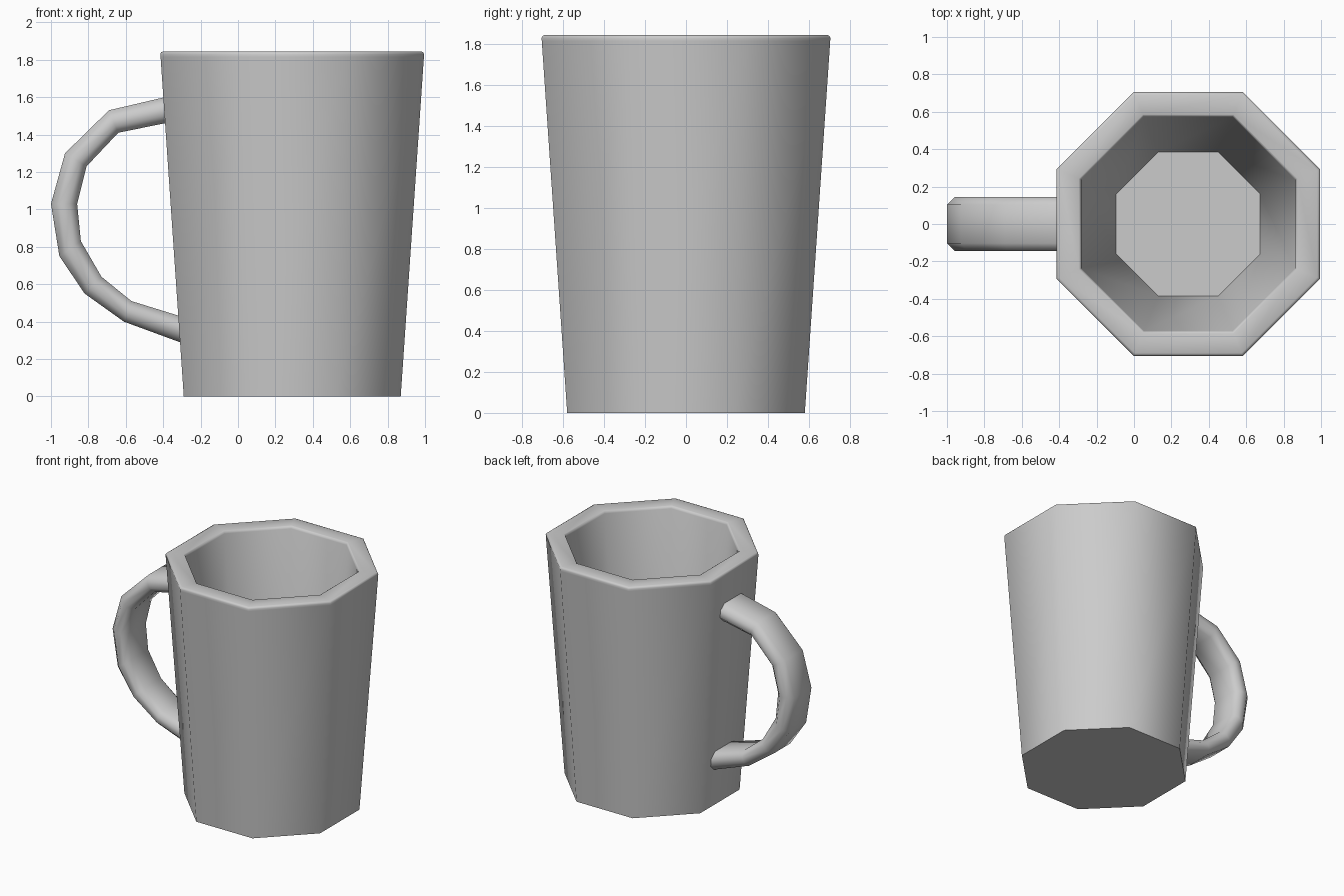
import bpy, bmesh, math
from mathutils import Vector

if "Cube" in bpy.data.objects:
    bpy.data.objects.remove(bpy.data.objects["Cube"])


def loft(name, rings):
    """Skin equal-sized rings of points and cap both ends."""
    bm = bmesh.new()
    loops = [[bm.verts.new(p) for p in ring] for ring in rings]
    for a, b in zip(loops, loops[1:]):
        n = len(a)
        for i in range(n):
            j = (i + 1) % n
            bm.faces.new((a[i], a[j], b[j], b[i]))
    bm.faces.new(loops[0])
    bm.faces.new(loops[-1])
    bmesh.ops.recalc_face_normals(bm, faces=bm.faces)
    mesh = bpy.data.meshes.new(name)
    bm.to_mesh(mesh)
    bm.free()
    obj = bpy.data.objects.new(name, mesh)
    bpy.context.collection.objects.link(obj)
    bpy.context.view_layer.objects.active = obj
    obj.select_set(True)
    bpy.ops.object.shade_smooth_by_angle(angle=math.radians(60))
    obj.select_set(False)
    return obj


def octagon(apothem, z, cx=0.29):
    r = apothem / math.cos(math.pi / 8)
    angles = [math.pi / 8 + i * math.pi / 4 for i in range(8)]
    return [(cx + r * math.cos(a), r * math.sin(a), z) for a in angles]


# Tapered octagonal cup: outer wall, softened rim, inner wall, floor
profile = [(0.58, 0), (0.704, 1.815), (0.705, 1.83), (0.701, 1.84), (0.69, 1.845),
           (0.585, 1.845), (0.577, 1.84), (0.572, 1.825), (0.385, 0.15)]
loft("cup_body", [octagon(r, z) for r, z in profile])

# Handle: chamfered flat section swept along outer and inner outlines (x, z)
outer = [(-0.37, 1.605), (-0.69, 1.53), (-0.925, 1.30), (-1.0, 1.03),
         (-0.955, 0.75), (-0.82, 0.55), (-0.61, 0.40), (-0.27, 0.275)]
inner = [(-0.37, 1.465), (-0.64, 1.41), (-0.81, 1.23), (-0.86, 1.03),
         (-0.84, 0.83), (-0.73, 0.64), (-0.57, 0.51), (-0.27, 0.417)]
section = [(0, -0.103), (0, 0.103), (0.3, 0.145), (0.7, 0.145),
           (1, 0.103), (1, -0.103), (0.7, -0.145), (0.3, -0.145)]
rings = []
for o, i in zip(outer, inner):
    a, b = Vector((o[0], 0, o[1])), Vector((i[0], 0, i[1]))
    rings.append([a.lerp(b, t) + Vector((0, y, 0)) for t, y in section])
loft("handle", rings)
